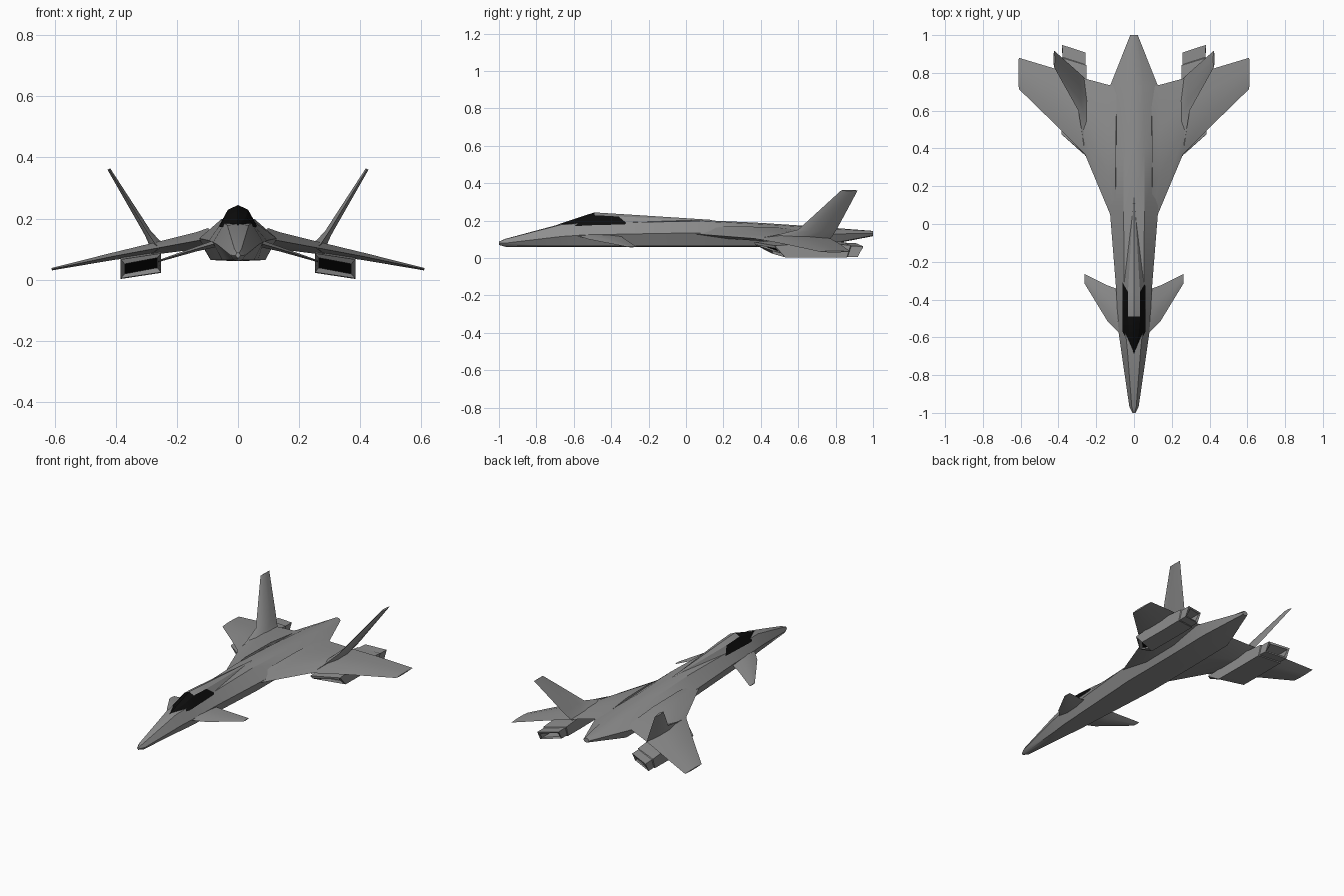
import bpy, bmesh, math
from mathutils import Vector

if "Cube" in bpy.data.objects:
    bpy.data.objects.remove(bpy.data.objects["Cube"])


def material(name, rgb):
    m = bpy.data.materials.new(name)
    m.diffuse_color = (*rgb, 1)
    m.use_nodes = True
    m.node_tree.nodes["Principled BSDF"].inputs["Base Color"].default_value = m.diffuse_color
    return m


GREY = material("hull grey", (0.27, 0.27, 0.27))
BLACK = material("glass black", (0.004, 0.004, 0.004))


def loft(name, rings, mirror=False, black=None, angle=30):
    """Skin a list of equal-length rings; black(ring, side) picks dark faces."""
    bm = bmesh.new()
    vs = [[bm.verts.new(p) for p in r] for r in rings]
    n = len(rings[0])
    for i in range(len(vs) - 1):
        for j in range(n):
            k = (j + 1) % n
            f = bm.faces.new((vs[i][j], vs[i][k], vs[i + 1][k], vs[i + 1][j]))
            f.material_index = int(bool(black and black(i, j)))
    cap = bm.faces.new(vs[0])
    cap.material_index = int(bool(black and black(-1, 0)))
    bm.faces.new(vs[-1])
    bmesh.ops.recalc_face_normals(bm, faces=bm.faces)
    me = bpy.data.meshes.new(name)
    bm.to_mesh(me)
    bm.free()
    me.materials.append(GREY)
    me.materials.append(BLACK)
    ob = bpy.data.objects.new(name, me)
    bpy.context.collection.objects.link(ob)
    bpy.ops.object.select_all(action='DESELECT')
    ob.select_set(True)
    bpy.context.view_layer.objects.active = ob
    bpy.ops.object.shade_smooth_by_angle(angle=math.radians(angle))
    if mirror:
        mod = ob.modifiers.new("mirror", 'MIRROR')
        mod.use_mirror_merge = False
    return ob


def foil(x, z, y0, y1, t, normal):
    """Six-sided aerofoil section from leading edge y0 to trailing edge y1."""
    nv = Vector(normal).normalized() * t / 2
    ring = []
    for f, s in ((0, 0), (.3, 1), (.65, .9), (1, .1), (.65, -.9), (.3, -1)):
        ring.append(Vector((x, y0 + (y1 - y0) * f, z)) + nv * s)
    return ring


# fuselage: y, top z, top half width, side half width, side z, bottom half width, bottom z
hull = []
for y, zt, xt, xs, zs, xb, zb in (
        (-1.0, .088, .004, .008, .079, .004, .070),
        (-.965, .103, .012, .025, .080, .014, .060),
        (-.67, .182, .035, .068, .115, .040, .060),
        (-.57, .190, .045, .082, .122, .052, .060),
        (-.34, .196, .052, .095, .128, .066, .060),
        (.06, .204, .055, .127, .135, .090, .060),
        (.40, .188, .055, .127, .135, .090, .060),
        (.73, .166, .050, .127, .128, .090, .065),
        (1.0, .145, .010, .020, .132, .014, .117)):
    half = [(xt, zt - .006 * xt / .05), (xs, zs), (xb, zb + .004)]
    hull.append([(0, y, zt)] + [(x, y, z) for x, z in half] + [(0, y, zb)]
                + [(-x, y, z) for x, z in reversed(half)])
loft("fuselage", hull)

# canopy and spine: base y, roof y, base half width, base z, shoulder width, shoulder z, ridge z
canopy = []
for yb, yr, w, zb, r, zs, zt in (
        (-.69, -.685, .004, .172, .002, .178, .180),
        (-.57, -.575, .060, .172, .026, .205, .216),
        (-.49, -.49, .062, .176, .033, .229, .244),
        (-.31, -.36, .060, .180, .032, .222, .236),
        (.14, .14, .004, .195, .002, .200, .204)):
    canopy.append([(-w, yb, zb), (-r, yr, zs), (0, yr, zt), (r, yr, zs), (w, yb, zb)])
loft("canopy", canopy, angle=20,
     black=lambda i, j: 0 <= i < 2 or (i == 2 and j in (0, 3)))

# main wings, blended into the hull
up = (.2, 0, 1)
loft("wing", [foil(.09, .135, -.02, .73, .070, up),
              foil(.13, .128, .06, .735, .056, up),
              foil(.26, .104, .37, .77, .040, up),
              foil(.41, .076, .52, .82, .024, up),
              foil(.61, .034, .715, .88, .008, up)], mirror=True)

# foreplanes
up = (.35, 0, 1)
loft("foreplane", [foil(.05, .124, -.62, -.35, .026, up),
                   foil(.085, .115, -.57, -.345, .022, up),
                   foil(.14, .099, -.515, -.325, .015, up),
                   foil(.262, .060, -.315, -.265, .006, up)], mirror=True)

# canted tail fins with a long forward fillet
out = (.85, 0, -.52)
loft("tail_fin", [foil(.258, .100, .36, .77, .050, out),
                  foil(.275, .122, .48, .785, .036, out),
                  foil(.295, .152, .60, .805, .024, out),
                  foil(.423, .362, .83, .918, .010, out)], mirror=True)


# engine pods: each ring is inner top, outer top, outer bottom, inner bottom
def inset(ring, fx, fz, dy):
    c = sum((Vector(p) for p in ring), Vector()) / 4
    slope = (c.x - .3175) * .15
    res = []
    for x, y, z in ring:
        mid = c.z - .15 * (x - c.x) + slope
        res.append((c.x + (x - c.x) * fx, y + dy, mid + (z - mid) * fz))
    return res


front = [(.252, .365, .086), (.384, .475, .066), (.384, .53, .004), (.252, .46, .024)]
middle = [(.252, .70, .100), (.384, .72, .082), (.384, .72, .002), (.252, .70, .022)]
step = [(.252, .84, .086), (.384, .88, .068), (.384, .86, .003), (.252, .82, .023)]
rear = [(.258, .908, .080), (.380, .948, .062), (.380, .918, .006), (.258, .878, .026)]
mouth = inset(front, .80, .52, .004)
nozzle = inset(rear, .80, .62, -.004)
loft("engine_pod", [inset(front, .80, .52, .03), mouth, front, middle, step,
                    inset(step, .93, .88, .004), rear, nozzle,
                    inset(rear, .72, .45, -.10)],
     mirror=True, black=lambda i, j: i == -1)
